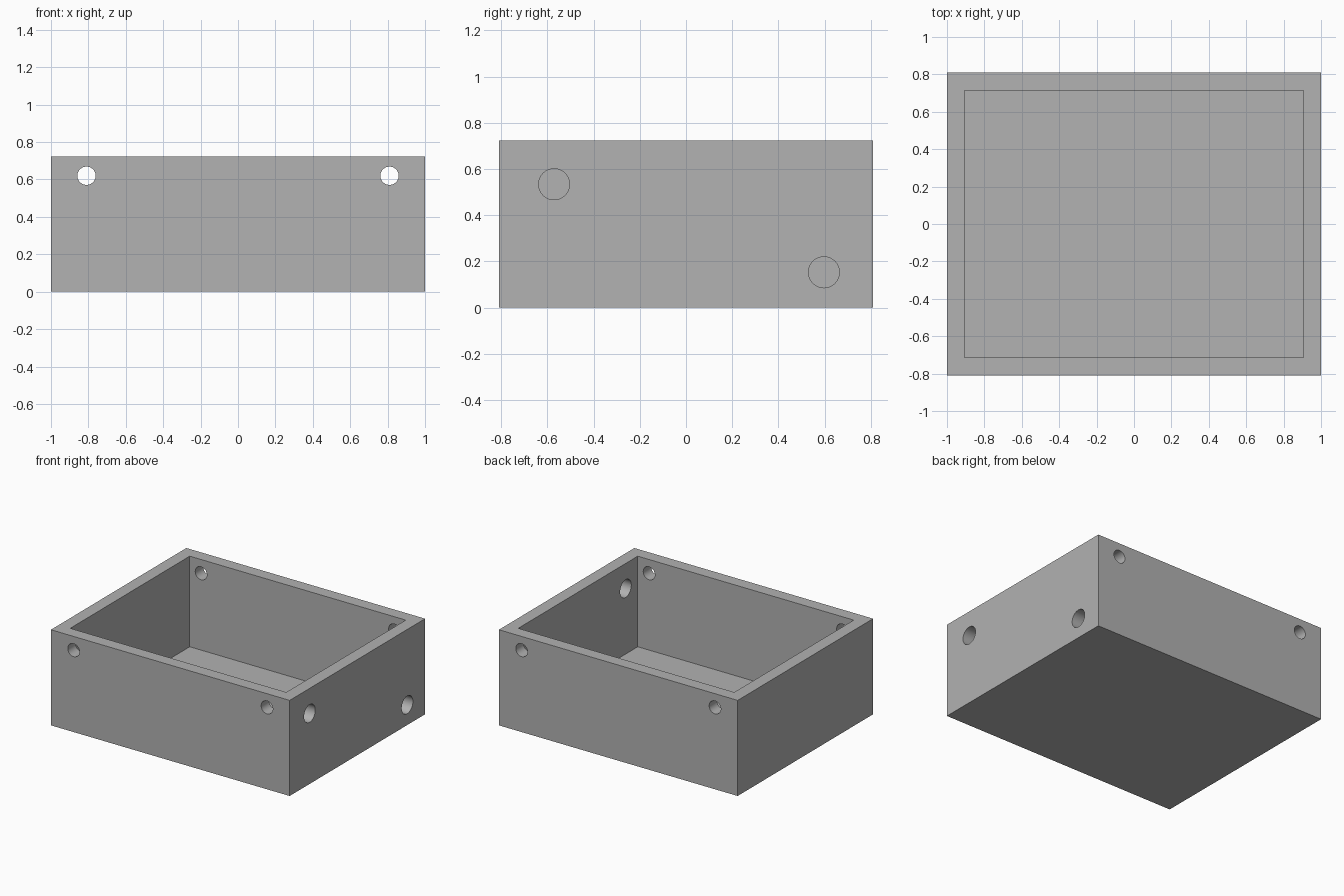
import bpy
from math import pi, radians

cube = bpy.data.objects.get("Cube")
if cube:
    bpy.data.objects.remove(cube, do_unlink=True)

# Overall sizes
HALF_X, HALF_Y, HEIGHT = 1.0, 0.81, 0.724
WALL, FLOOR = 0.095, 0.038

grey = bpy.data.materials.new("grey")
grey.use_nodes = True
colour = (0.445, 0.445, 0.445, 1)
grey.diffuse_color = colour
grey.node_tree.nodes["Principled BSDF"].inputs["Base Color"].default_value = colour


def block(name, half_x, half_y, bottom, top):
    bpy.ops.mesh.primitive_cube_add(size=1, location=(0, 0, (bottom + top) / 2))
    obj = bpy.context.object
    obj.name = name
    obj.scale = (2 * half_x, 2 * half_y, top - bottom)
    bpy.ops.object.transform_apply(location=True, rotation=True, scale=True)
    obj.data.materials.append(grey)
    return obj


def drill(name, radius, depth, location, rotation):
    bpy.ops.mesh.primitive_cylinder_add(vertices=48, radius=radius, depth=depth,
                                        location=location, rotation=rotation)
    obj = bpy.context.object
    obj.name = name
    obj.data.materials.append(grey)
    return obj


# Open box and the cutters for its cavity and holes
box = block("open_box", HALF_X, HALF_Y, 0, HEIGHT)
cutters = [block("cavity_cutter", HALF_X - WALL, HALF_Y - WALL, FLOOR, HEIGHT + 0.2)]

# Small holes straight through the front and back walls
for side, x in (("right", -0.81), ("left", 0.81)):
    cutters.append(drill(side + "_hole_cutter", 0.049, 2, (x, 0, 0.62), (pi / 2, 0, 0)))

# Larger holes through one side wall only
for end, y, z in (("front", -0.571, 0.534), ("back", 0.597, 0.153)):
    cutters.append(drill(end + "_side_hole_cutter", 0.067, 0.3,
                         (HALF_X - WALL / 2, y, z), (0, pi / 2, 0)))

# Cut everything, then remove the cutters
bpy.ops.object.select_all(action="DESELECT")
box.select_set(True)
bpy.context.view_layer.objects.active = box
for cutter in cutters:
    cutter.hide_render = True
    mod = box.modifiers.new(cutter.name, "BOOLEAN")
    mod.operation = "DIFFERENCE"
    mod.solver = "EXACT"
    mod.object = cutter
    bpy.ops.object.modifier_apply(modifier=mod.name)
for cutter in cutters:
    bpy.data.objects.remove(cutter, do_unlink=True)

# Round hole walls, crisp box edges
bpy.ops.object.shade_smooth_by_angle(angle=radians(30))
